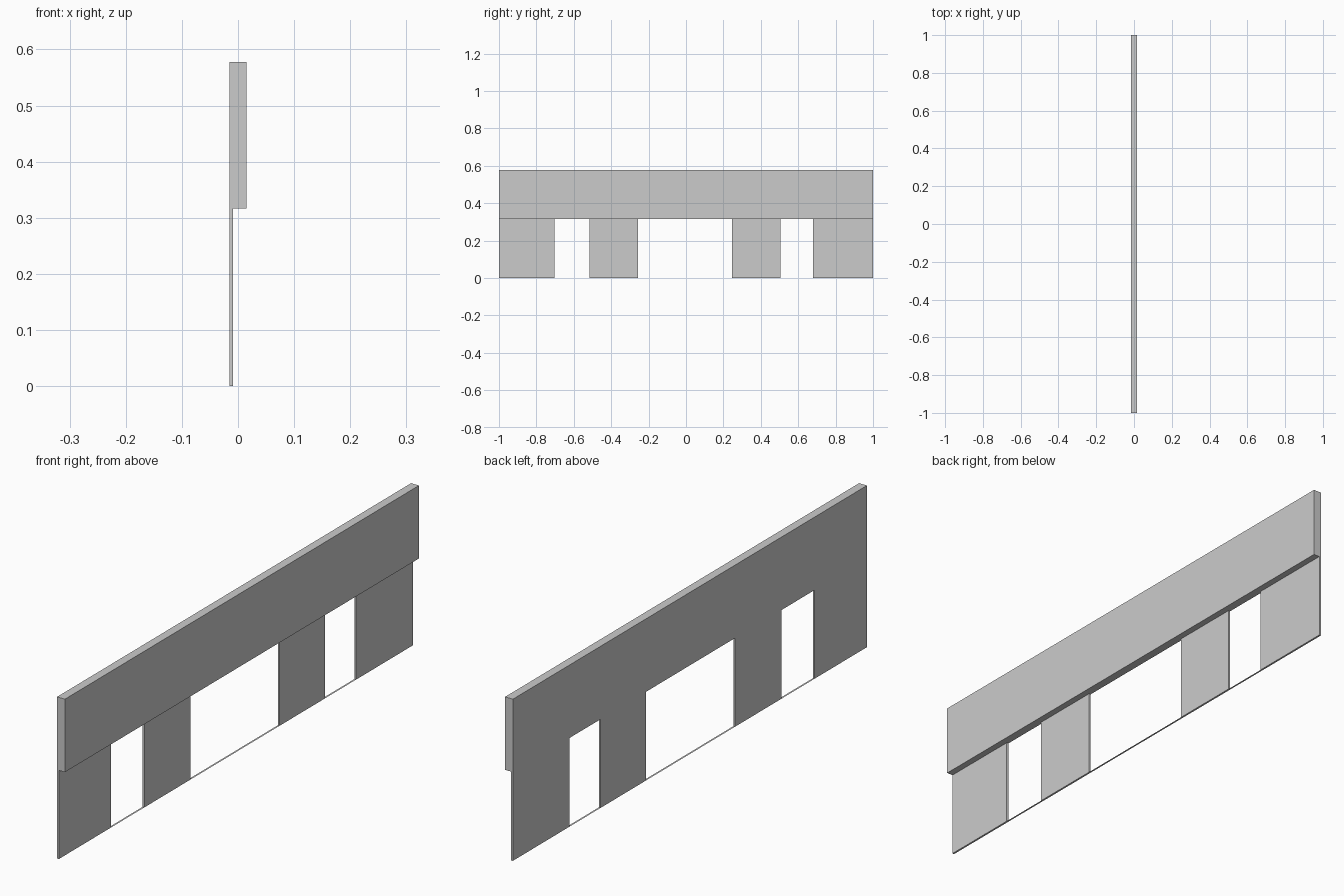
import bpy, bmesh

if "Cube" in bpy.data.objects:
    bpy.data.objects.remove(bpy.data.objects["Cube"])

# Main dimensions
BACK, STEP, FRONT = -0.0155, -0.0085, 0.0155
SPLIT, TOP = 0.317, 0.578
CUTS = [-1.0, -0.704, -0.517, -0.256, 0.247, 0.504, 0.68, 1.0]  # pier, opening, pier...


def finish(name, bm):
    mesh = bpy.data.meshes.new(name)
    bm.to_mesh(mesh)
    bm.free()
    obj = bpy.data.objects.new(name, mesh)
    bpy.context.collection.objects.link(obj)
    return obj


def strip(bm, x0, x1, y0, y1, z):
    return bm.faces.new([bm.verts.new(p) for p in
                         ((x0, y0, z), (x0, y1, z), (x1, y1, z), (x1, y0, z))])


# Wall: thick header over thin piers, flush at the back
bm = bmesh.new()
for y0, y1 in zip(CUTS, CUTS[1:]):
    strip(bm, BACK, STEP, y0, y1, SPLIT)
    strip(bm, STEP, FRONT, y0, y1, SPLIT)
bmesh.ops.remove_doubles(bm, verts=bm.verts[:], dist=1e-5)

# Header pulled up from the underside grid
up = bmesh.ops.extrude_face_region(bm, geom=bm.faces[:])["geom"]
bmesh.ops.translate(bm, vec=(0, 0, TOP - SPLIT),
                    verts=[g for g in up if isinstance(g, bmesh.types.BMVert)])

# Piers pulled down between the openings
pier_spans = list(zip(CUTS[0::2], CUTS[1::2]))
piers = []
for f in bm.faces:
    c = f.calc_center_median()
    if abs(c.z - SPLIT) < 1e-4 and BACK + 1e-4 < c.x < STEP and any(a < c.y < b for a, b in pier_spans):
        piers.append(f)
down = bmesh.ops.extrude_discrete_faces(bm, faces=piers)["faces"]
bmesh.ops.translate(bm, vec=(0, 0, -SPLIT), verts=list({v for f in down for v in f.verts}))

# Clean flat faces
bmesh.ops.recalc_face_normals(bm, faces=bm.faces[:])
bmesh.ops.dissolve_limit(bm, angle_limit=0.01, verts=bm.verts[:], edges=bm.edges[:])
finish("wall", bm)

# Flat threshold across the foot of each opening
for i, (y0, y1) in enumerate(zip(CUTS[1::2], CUTS[2::2])):
    bm = bmesh.new()
    strip(bm, BACK, STEP, y0, y1, 0.0)
    finish(f"threshold_{i + 1}", bm)
